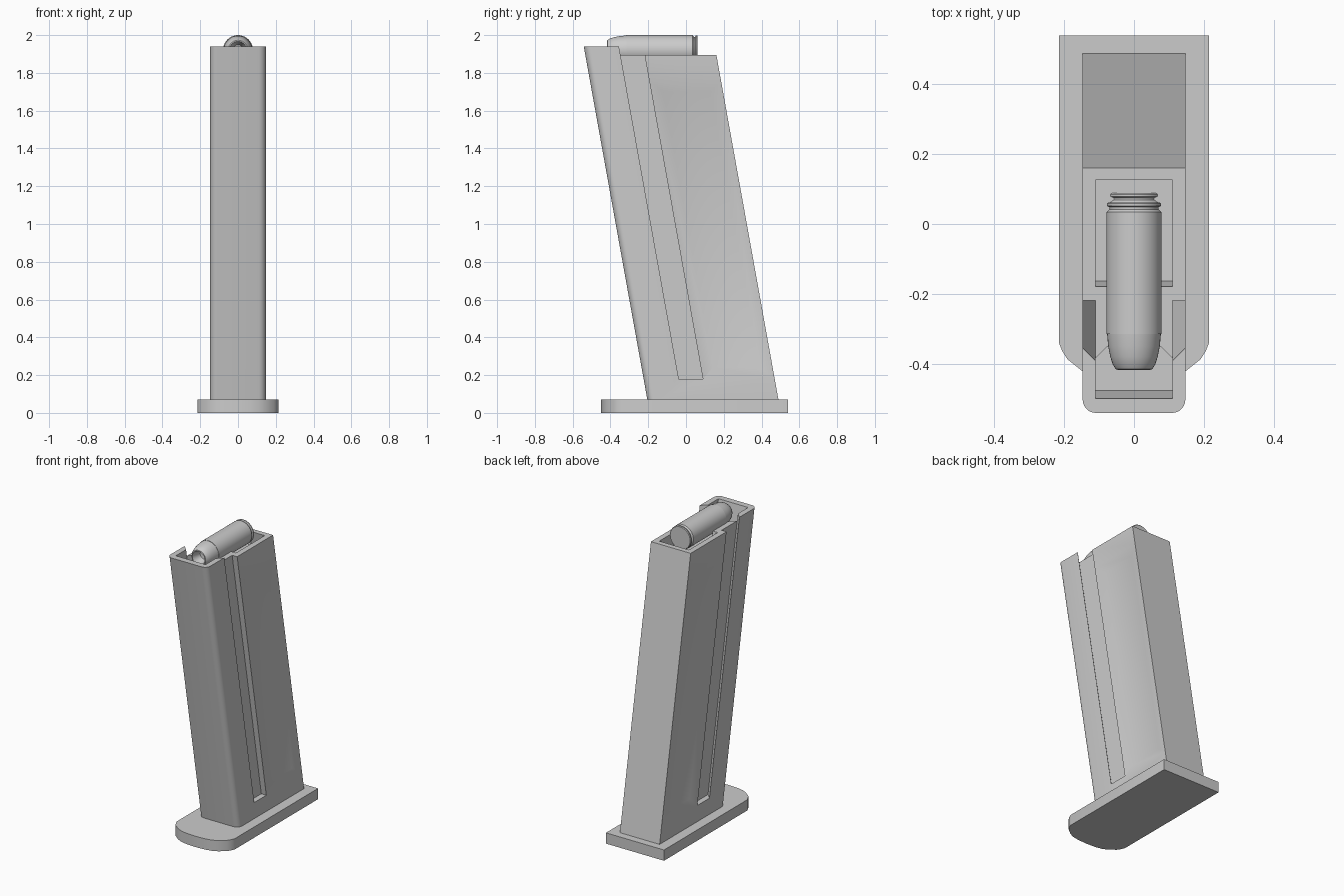
import bpy, bmesh, math
from mathutils import Matrix, Vector

if "Cube" in bpy.data.objects:
    bpy.data.objects.remove(bpy.data.objects["Cube"])

LEAN = 0.18   # backward lean of the body: y shifts by -LEAN per unit of z


def finish(name, bm, angle=30):
    bmesh.ops.recalc_face_normals(bm, faces=bm.faces)
    me = bpy.data.meshes.new(name)
    bm.to_mesh(me)
    bm.free()
    ob = bpy.data.objects.new(name, me)
    bpy.context.collection.objects.link(ob)
    bpy.ops.object.select_all(action='DESELECT')
    ob.select_set(True)
    bpy.context.view_layer.objects.active = ob
    if angle:
        bpy.ops.object.shade_smooth_by_angle(angle=math.radians(angle))
    return ob


def mirrored(half):
    return half + [(-x, y) for x, y in reversed(half) if abs(x) > 1e-6]


def prism(name, outline, z0, z1, lean=0.0, angle=0):
    bm = bmesh.new()
    low, high = [[bm.verts.new((x, y - lean * z, z)) for x, y in outline] for z in (z0, z1)]
    bm.faces.new(low)
    bm.faces.new(high)
    n = len(outline)
    for i in range(n):
        j = (i + 1) % n
        bm.faces.new((low[i], low[j], high[j], high[i]))
    return finish(name, bm, angle)


def cut(target, cutter):
    cutter.hide_render = True
    mod = target.modifiers.new("cut", 'BOOLEAN')
    mod.operation = 'DIFFERENCE'
    mod.solver = 'EXACT'
    mod.object = cutter
    bpy.ops.object.select_all(action='DESELECT')
    target.select_set(True)
    bpy.context.view_layer.objects.active = target
    bpy.ops.object.modifier_apply(modifier=mod.name)
    bpy.data.objects.remove(cutter, do_unlink=True)


# Base plate with rounded front
plate = [(0, -0.45), (0.07, -0.446), (0.115, -0.437), (0.15, -0.42), (0.19, -0.388),
         (0.205, -0.365), (0.215, -0.34), (0.215, 0.54)]
prism("base_plate", mirrored(plate), 0, 0.072, angle=35)

# Leaning body with rounded front corners
W, R, FRONT, BACK = 0.147, 0.038, -0.192, 0.502
arc = [(W - R + R * math.sin(a), FRONT + R - R * math.cos(a))
       for a in [i * math.pi / 12 for i in range(7)]]
body = prism("magazine_body", mirrored(arc + [(W, BACK)]), 0.06, 1.94, LEAN)

# Lowered rear rim
cut(body, prism("rim_cutter", mirrored([(0.0, -0.043), (0.11, -0.043), (0.2, 0.047), (0.2, 0.7)]),
                1.895, 2.1, LEAN))

# Open top, narrowed between the side channels
cavity = [(0.11, -0.151), (0.11, -0.043), (0.072, -0.006), (0.072, 0.162),
          (0.11, 0.162), (0.11, 0.467)]
cut(body, prism("cavity_cutter", mirrored(cavity), 1.81, 2.1, LEAN))

for s in (1, -1):
    # Long side channel
    channel = [(s * 0.11, -0.043), (s * 0.147, -0.006), (s * 0.2, -0.006),
               (s * 0.2, 0.122), (s * 0.11, 0.122)]
    cut(body, prism("channel_cutter", channel, 0.18, 2.1, LEAN))

    # Shallow bevelled side panel
    bm = bmesh.new()
    rings = []
    for x, y0, y1, z0, z1 in ((0.127, 0.185, 0.435, 0.24, 1.70),
                              (0.167, 0.059, 0.569, 0.12, 1.82)):
        rings.append([bm.verts.new((s * x, y - LEAN * z, z))
                      for y, z in ((y0, z0), (y1, z0), (y1, z1), (y0, z1))])
    a, b = rings
    bm.faces.new(a)
    bm.faces.new(b)
    for i in range(4):
        j = (i + 1) % 4
        bm.faces.new((a[i], a[j], b[j], b[i]))
    cut(body, finish("panel_cutter", bm, 0))

bpy.ops.object.select_all(action='DESELECT')
body.select_set(True)
bpy.context.view_layer.objects.active = body
bpy.ops.object.shade_smooth_by_angle(angle=math.radians(20))

# Cartridges: lathed profile (y, radius) with rim groove and hollow tip
profile = [(0.062, 0), (0.062, 0.074), (0.058, 0.078), (0.052, 0.078), (0.048, 0.07),
           (0.042, 0.07), (0.034, 0.079), (-0.315, 0.079), (-0.315, 0.077), (-0.35, 0.074),
           (-0.38, 0.068), (-0.402, 0.061), (-0.416, 0.052), (-0.418, 0.046),
           (-0.40, 0.04), (-0.36, 0.028), (-0.355, 0)]
for name, drop in (("top_cartridge", 0.0), ("second_cartridge", 0.15)):
    bm = bmesh.new()
    centre = Vector((0, LEAN * drop, 1.921 - drop))
    vs = [bm.verts.new(centre + Vector((0, y, r))) for y, r in profile]
    edges = [bm.edges.new(p) for p in zip(vs, vs[1:])]
    bmesh.ops.spin(bm, geom=vs + edges, cent=centre, axis=(0, 1, 0),
                   angle=2 * math.pi, steps=40)
    bmesh.ops.remove_doubles(bm, verts=bm.verts, dist=0.0002)
    finish(name, bm, 30)
